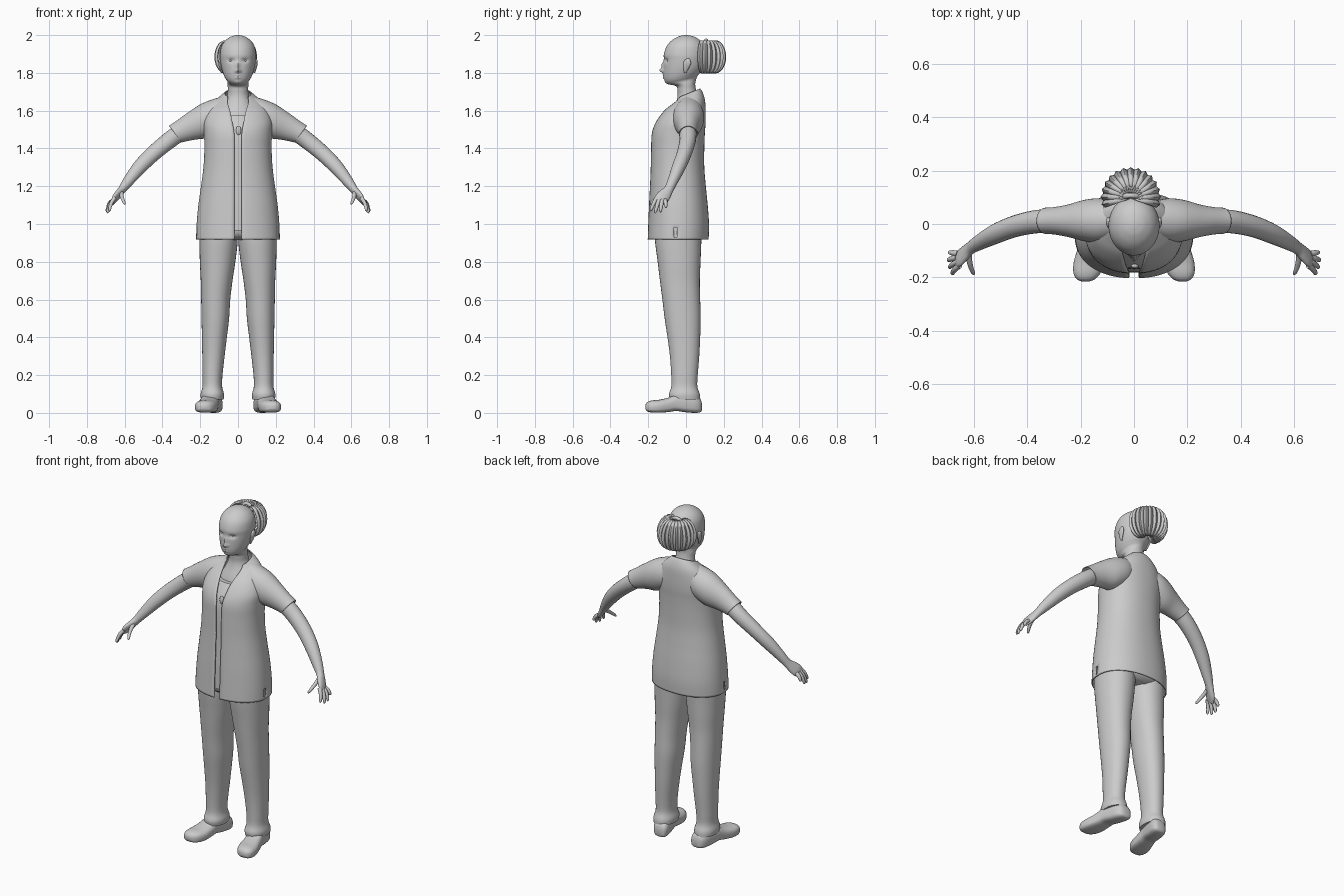
import bpy, bmesh, math
from mathutils import Vector

if "Cube" in bpy.data.objects:
    bpy.data.objects.remove(bpy.data.objects["Cube"])

grey = bpy.data.materials.new("soft_grey")
grey.diffuse_color = (0.6, 0.6, 0.6, 1)
grey.use_nodes = True
grey.node_tree.nodes["Principled BSDF"].inputs["Base Color"].default_value = grey.diffuse_color


def resample(table, k):
    """Catmull-Rom interpolation of every column, k steps per span."""
    out, n = [], len(table)
    for i in range(n - 1):
        a, b, c, d = (table[max(0, min(n - 1, i + j))] for j in (-1, 0, 1, 2))
        for s in range(k):
            t = s / k
            out.append([q + 0.5 * t * (r - p + t * (2*p - 5*q + 4*r - u + t * (3*(q - r) + u - p)))
                        for p, q, r, u in zip(a, b, c, d)])
    return out + [list(table[-1])]


def loft(name, rings, closed=True, caps=True, mirror=False, thick=0, drop=None, angle=50):
    bm = bmesh.new()
    rows = [[bm.verts.new(p) for p in ring] for ring in rings]
    m = len(rows[0])
    for a, b in zip(rows, rows[1:]):
        for i in range(m if closed else m - 1):
            j = (i + 1) % m
            bm.faces.new((a[i], a[j], b[j], b[i]))
    if caps:
        bm.faces.new(rows[0])
        bm.faces.new(rows[-1])
    if drop:
        gone = [f for f in bm.faces if drop(f.calc_center_median())]
        bmesh.ops.delete(bm, geom=gone, context='FACES')
    bmesh.ops.recalc_face_normals(bm, faces=bm.faces)
    me = bpy.data.meshes.new(name)
    bm.to_mesh(me)
    bm.free()
    ob = bpy.data.objects.new(name, me)
    bpy.context.collection.objects.link(ob)
    return finish(ob, mirror, thick, angle)


def finish(ob, mirror=False, thick=0, angle=50):
    ob.data.materials.append(grey)
    if thick:
        mod = ob.modifiers.new("thickness", 'SOLIDIFY')
        mod.thickness, mod.offset = thick, -1
    if mirror:
        ob.modifiers.new("mirror", 'MIRROR').use_mirror_merge = False
    bpy.ops.object.select_all(action='DESELECT')
    bpy.context.view_layer.objects.active = ob
    ob.select_set(True)
    bpy.ops.object.shade_smooth_by_angle(angle=math.radians(angle))
    return ob


def oval(z, cx, hw, yf, yb, slope=0, gap=0, n=48, p=1.0):
    """Level ring from front yf to back yb, optionally open at the front."""
    yc, ry = (yf + yb) / 2, (yb - yf) / 2
    d = math.asin((gap / hw) ** (1 / p)) if gap else 0
    pts = []
    for i in range(n):
        a = d + (2 * math.pi - 2 * d) * i / (n - 1 if gap else n)
        s, c = math.sin(a), math.cos(a)
        y = -ry * math.copysign(abs(c) ** p, c)
        pts.append(Vector((cx + hw * math.copysign(abs(s) ** p, s), yc + y, z + slope * y)))
    return pts


def tube(name, table, hint=(0, -0.8, 0.5), k=4, n=20, **kw):
    """Sweep along x,y,z with half sizes a (along hint) and b."""
    rows = resample(table, k)
    pos = [Vector(r[:3]) for r in rows]
    rings = []
    for i, r in enumerate(rows):
        d = (pos[min(i + 1, len(pos) - 1)] - pos[max(i - 1, 0)]).normalized()
        w = Vector(hint)
        w = (w - d * w.dot(d)).normalized()
        v = d.cross(w)
        rings.append([pos[i] + w * r[3] * math.cos(t) + v * r[4] * math.sin(t)
                      for t in (2 * math.pi * j / n for j in range(n))])
    return loft(name, rings, **kw)


def ball(name, loc, size, mirror=False):
    bpy.ops.mesh.primitive_uv_sphere_add(segments=20, ring_count=12, radius=1)
    ob = bpy.context.object
    ob.name = name
    for v in ob.data.vertices:
        v.co = Vector([c * s + l for c, s, l in zip(v.co, size, loc)])
    return finish(ob, mirror)


# Head, neck and upper chest: z, half width, front, back, slope
head = [(1.50, .12, -.10, .06, 0), (1.58, .10, -.08, .07, 0), (1.64, .072, -.055, .066, 0),
        (1.68, .057, -.045, .06, .1), (1.71, .054, -.045, .052, .1), (1.737, .055, -.052, .049, .15),
        (1.756, .056, -.092, .056, .22), (1.772, .067, -.111, .064, .18), (1.795, .078, -.118, .078, .1),
        (1.83, .088, -.119, .093, 0), (1.87, .094, -.117, .102, 0), (1.90, .095, -.117, .105, 0),
        (1.94, .088, -.103, .097, 0), (1.97, .069, -.078, .077, 0), (1.99, .042, -.046, .047, 0),
        (1.998, .018, -.02, .02, 0), (2.0, .003, -.004, .004, 0)]
# Face relief: x, z, spread x, spread z, forward amount
relief = [(0, 1.812, .011, .011, .02), (0, 1.838, .009, .02, .012), (0, 1.788, .017, .005, .006),
          (0, 1.774, .015, .005, .006), (0, 1.748, .02, .01, .004),
          (.013, 1.808, .006, .006, .006), (-.013, 1.808, .006, .006, .006),
          (.036, 1.866, .016, .010, -.011), (-.036, 1.866, .016, .010, -.011)]
rings = [oval(r[0], 0, *r[1:], n=72) for r in resample(head, 7)]
for p in (p for ring in rings for p in ring if p.y < -.04 and p.z > 1.73):
    p.y -= sum(a * math.exp(-((p.x - x) / sx) ** 2 - ((p.z - z) / sz) ** 2)
               for x, z, sx, sz, a in relief)
loft("head_and_neck", rings)
ball("eye", (.036, -.0905, 1.865), (.015, .0105, .007), True)
tube("ear", [(.086, -.005, 1.80, .006, .004), (.092, 0, 1.825, .014, .007),
             (.096, .006, 1.85, .02, .008), (.095, .01, 1.868, .014, .007),
             (.09, .01, 1.876, .004, .003)], hint=(0, 1, 0), mirror=True)

# Gathered bun of curved strands with a hair tie
BX, BY, BZ = -.012, .10, 1.885
for s in range(15):
    az = math.radians(-14 + 208 * s / 14)
    out = Vector((math.cos(az), math.sin(az), 0))
    side = Vector((-out.y, out.x, 0))
    rows = []
    for i in range(19):
        t = math.radians(140 - 275 * i / 18)
        w = .002 + .0125 * math.sin(math.pi * i / 18)
        c = Vector((BX, BY, BZ)) + out * (.053 + .058 * math.cos(t)) + Vector((0, 0, .088 * math.sin(t)))
        rows.append([c - side * w - out * .008, c + out * .002, c + side * w - out * .008])
    loft("bun_strand", rows, closed=False, caps=False, thick=.002)
bpy.ops.mesh.primitive_torus_add(major_radius=.033, minor_radius=.01, major_segments=28,
                                 minor_segments=10, location=(BX, .098, 1.94),
                                 rotation=(math.radians(75), 0, 0))
bpy.context.object.name = "hair_tie"
finish(bpy.context.object)

# Open jacket: z, half width, front, back, slope, half opening
jacket = [(.918, .222, -.203, .12, 0, .018), (1.0, .219, -.2, .122, 0, .018),
          (1.1, .21, -.196, .115, 0, .018), (1.2, .196, -.191, .105, 0, .018),
          (1.3, .183, -.187, .097, 0, .018), (1.4, .178, -.185, .097, 0, .018),
          (1.48, .18, -.181, .1, 0, .02), (1.54, .182, -.16, .104, 0, .03),
          (1.60, .163, -.118, .104, 0, .042), (1.645, .13, -.082, .1, .15, .052),
          (1.675, .092, -.06, .087, .33, .056), (1.692, .07, -.05, .075, .4, .054)]
loft("jacket_body", [oval(r[0], 0, *r[1:], n=72, p=.9) for r in resample(jacket, 5)],
     closed=False, caps=False, thick=.006,
     drop=lambda c: c.z < .985 and abs(c.y + .05) < .007)

# Short sleeves: top x, top z, bottom x, bottom z, centre y, half depth
sleeve = [(.08, 1.676, .07, 1.50, .015, .07), (.14, 1.658, .11, 1.48, .013, .083),
          (.2, 1.633, .165, 1.455, .013, .078), (.275, 1.583, .225, 1.447, .012, .06),
          (.33, 1.543, .272, 1.438, .012, .051), (.365, 1.52, .298, 1.432, .012, .049)]
rings = []
for tx, tz, bx, bz, y, r in resample(sleeve, 4):
    mid, half = Vector(((tx + bx) / 2, y, (tz + bz) / 2)), Vector(((tx - bx) / 2, 0, (tz - bz) / 2))
    rings.append([mid + half * math.cos(a) + Vector((0, r * math.sin(a), 0))
                  for a in (2 * math.pi * j / 32 for j in range(32))])
loft("jacket_sleeve", rings, caps=False, mirror=True, thick=.005)

# Undershirt seen through the jacket opening, with a small fastener
shirt = [(.965, .2, -.182, .1), (1.1, .19, -.18, .09), (1.25, .165, -.172, .08),
         (1.45, .16, -.165, .08), (1.52, .14, -.142, .08), (1.575, .11, -.105, .075)]
loft("undershirt", [oval(r[0], 0, *r[1:]) for r in resample(shirt, 4)])
ball("shirt_knot", (.003, -.158, 1.495), (.014, .009, .025))

# Arms and hands: x, y, z, half width, half thickness
arm = [(.18, .015, 1.545, .05, .05), (.3, .01, 1.487, .046, .047), (.37, .008, 1.438, .043, .045),
       (.45, -.01, 1.372, .039, .042), (.52, -.038, 1.302, .036, .038), (.58, -.07, 1.228, .028, .029),
       (.612, -.09, 1.185, .025, .021), (.634, -.11, 1.158, .033, .018),
       (.652, -.128, 1.136, .036, .015), (.664, -.142, 1.116, .027, .008)]
tube("arm", arm, mirror=True)
fingers = {"index_finger": ((.653, -.156, 1.137), (.68, -.188, 1.068)),
           "middle_finger": ((.660, -.142, 1.128), (.690, -.164, 1.057)),
           "ring_finger": ((.663, -.126, 1.125), (.695, -.136, 1.062)),
           "little_finger": ((.660, -.110, 1.126), (.690, -.106, 1.086)),
           "thumb": ((.617, -.115, 1.165), (.598, -.19, 1.105))}
for name, (a, b) in fingers.items():
    a, b = Vector(a), Vector(b)
    bend = Vector((.006, 0, .004))
    rows = [(*(a.lerp(b, t) + bend * math.sin(math.pi * t)), r, r)
            for t, r in ((0, .011), (.35, .0105), (.7, .009), (.92, .007), (1, .002))]
    tube(name, rows, n=12, k=2, mirror=True)

# Trousers: z, centre x, half width, front, back
leg = [(1.02, .105, .1, -.165, .09), (.92, .103, .102, -.165, .082), (.8, .108, .094, -.15, .077),
       (.7, .113, .084, -.138, .073), (.6, .118, .077, -.125, .075), (.5, .12, .073, -.113, .078),
       (.4, .125, .066, -.098, .075), (.3, .13, .059, -.085, .07), (.2, .135, .053, -.078, .062),
       (.14, .136, .052, -.078, .06), (.1, .136, .062, -.09, .073), (.072, .136, .06, -.086, .075)]
loft("trouser_leg", [oval(*r, n=36, p=.93) for r in resample(leg, 4)], mirror=True)
hips = [(.915, .12, -.12, .06), (.94, .19, -.165, .095), (1.0, .2, -.175, .105), (1.08, .18, -.16, .09)]
loft("trouser_hips", [oval(r[0], 0, *r[1:]) for r in resample(hips, 3)])

# Shoes turned slightly outward: y, half width, bottom, top
shoe = [(.084, .018, .015, .05), (.076, .036, .004, .075), (.05, .047, 0, .095), (0, .049, .003, .105),
        (-.05, .049, .010, .1), (-.09, .053, .005, .082), (-.14, .058, .001, .07),
        (-.18, .052, .002, .066), (-.205, .036, .008, .057), (-.215, .015, .02, .042)]
rings = []
for y, hw, lo, hi in resample(shoe, 4):
    ring = []
    for j in range(28):
        a = 2 * math.pi * j / 28
        c, s = math.cos(a), math.sin(a)
        p = .45 if s < 0 else .85
        ring.append(Vector((.139 - .2 * y + hw * math.copysign(abs(c) ** .8, c), y,
                            max(0, (lo + hi) / 2 + (hi - lo) / 2 * math.copysign(abs(s) ** p, s)))))
    rings.append(ring)
loft("shoe", rings, mirror=True)
